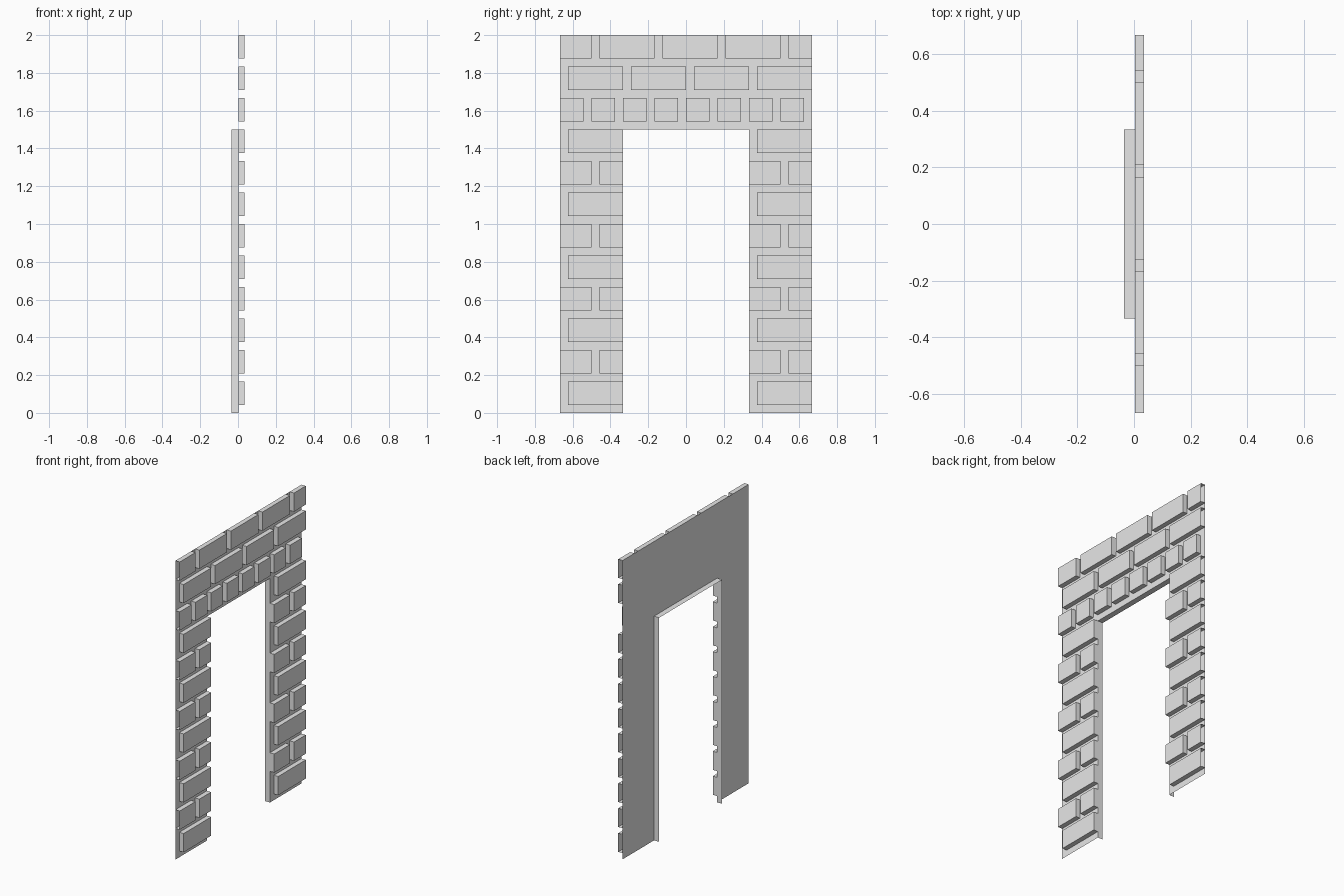
import bpy
import bmesh
from mathutils import Matrix

if "Cube" in bpy.data.objects:
    bpy.data.objects.remove(bpy.data.objects["Cube"])

HALF = 2 / 3          # half width of the wall
GAP = 1 / 3           # half width of the doorway
DOOR = 1.5            # doorway height
TOP = 2.0
FACE = 0.003          # plane of the wall sheet
FRONT = 0.035         # brick faces
BACK = -0.035         # back edge of the doorway lining
COURSE = TOP / 12     # height of one brick course
MORTAR = COURSE / 4

stone = bpy.data.materials.new("grey_stone")
stone.use_nodes = True
stone.diffuse_color = (0.8, 0.8, 0.8, 1)
stone.node_tree.nodes["Principled BSDF"].inputs["Base Color"].default_value = (0.8, 0.8, 0.8, 1)


def finish(bm, name):
    mesh = bpy.data.meshes.new(name)
    bm.to_mesh(mesh)
    bm.free()
    mesh.materials.append(stone)
    obj = bpy.data.objects.new(name, mesh)
    bpy.context.collection.objects.link(obj)
    return obj


def quad(bm, *points):
    bm.faces.new([bm.verts.new(p) for p in points])


def add_brick(bm, y0, y1, z0, z1):
    """A raised block, open against the wall and where the wall is cut off at its sides."""
    size = (FRONT - FACE, y1 - y0, z1 - z0)
    centre = ((FRONT + FACE) / 2, (y0 + y1) / 2, (z0 + z1) / 2)
    matrix = Matrix.Translation(centre) @ Matrix.Diagonal((*size, 1))
    verts = bmesh.ops.create_cube(bm, size=1, matrix=matrix)["verts"]
    faces = {f for v in verts for f in v.link_faces}
    hidden = []
    for f in faces:
        c = f.calc_center_median()
        if abs(c.x - FACE) < 1e-4 or abs(abs(c.y) - HALF) < 1e-4:
            hidden.append(f)
    bmesh.ops.delete(bm, geom=hidden, context="FACES")


# Flat wall sheet: two jambs and the part over the doorway
bm = bmesh.new()
for y0, y1, z0, z1 in ((-HALF, -GAP, 0, DOOR), (GAP, HALF, 0, DOOR), (-HALF, HALF, DOOR, TOP)):
    quad(bm, (FACE, y0, z0), (FACE, y1, z0), (FACE, y1, z1), (FACE, y0, z1))
finish(bm, "wall_sheet")

# Lining of the doorway, reaching behind the sheet
bm = bmesh.new()
path = [(-GAP, 0), (-GAP, DOOR), (GAP, DOOR), (GAP, 0)]
for (ya, za), (yb, zb) in zip(path, path[1:]):
    quad(bm, (BACK, ya, za), (FACE, ya, za), (FACE, yb, zb), (BACK, yb, zb))
finish(bm, "doorway_lining")

# Brick courses: alternating long bricks, with a row of short ones over the doorway
bm = bmesh.new()
for row in range(12):
    z1 = (row + 1) * COURSE
    z0 = z1 - COURSE + MORTAR
    if row == 9:
        start, pitch = -HALF, COURSE
    else:
        start, pitch = -HALF + MORTAR, 2 * COURSE
        if row % 2:
            start -= COURSE
    spans = [(-HALF, -GAP), (GAP, HALF)] if row < 9 else [(-HALF, HALF)]
    for lo, hi in spans:
        y = start
        while y < hi:
            y0, y1 = max(y, lo), min(y + pitch - MORTAR, hi)
            if y1 - y0 > 0.01:
                add_brick(bm, y0, y1, z0, z1)
            y += pitch
finish(bm, "bricks")
